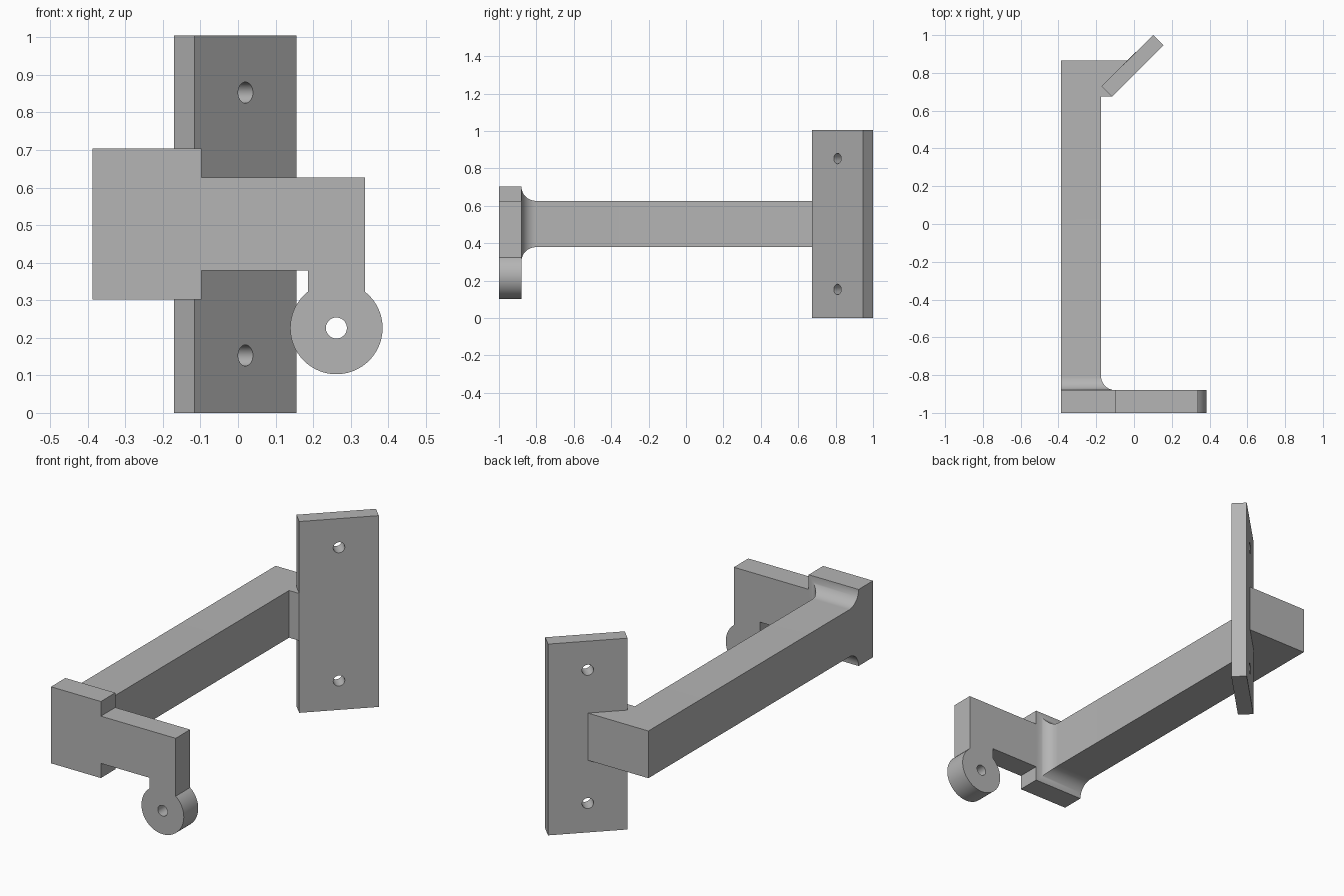
import bpy, bmesh, math
from mathutils import Vector, Matrix

cube = bpy.data.objects.get("Cube")
if cube:
    bpy.data.objects.remove(cube, do_unlink=True)

grey = bpy.data.materials.new("plain grey")
grey.use_nodes = True
colour = (0.46, 0.46, 0.46, 1)
grey.diffuse_color = colour
grey.node_tree.nodes["Principled BSDF"].inputs["Base Color"].default_value = colour


def loft(name, rings):
    """Skin matching rings of points and cap both ends."""
    bm = bmesh.new()
    loops = [[bm.verts.new(p) for p in ring] for ring in rings]
    n = len(loops[0])
    for a, b in zip(loops, loops[1:]):
        for i in range(n):
            j = (i + 1) % n
            bm.faces.new((a[i], a[j], b[j], b[i]))
    bm.faces.new(loops[0])
    bm.faces.new(loops[-1])
    bmesh.ops.recalc_face_normals(bm, faces=bm.faces)
    mesh = bpy.data.meshes.new(name)
    bm.to_mesh(mesh)
    bm.free()
    mesh.materials.append(grey)
    ob = bpy.data.objects.new(name, mesh)
    bpy.context.collection.objects.link(ob)
    return ob


def drill(ob, centre, direction, radius):
    """Cut a round through hole, then discard the cutter."""
    turn = Vector(direction).to_track_quat('Z', 'Y').to_matrix().to_4x4()
    bm = bmesh.new()
    bmesh.ops.create_cone(bm, cap_ends=True, segments=48, radius1=radius,
                          radius2=radius, depth=0.4,
                          matrix=Matrix.Translation(centre) @ turn)
    mesh = bpy.data.meshes.new("drill")
    bm.to_mesh(mesh)
    bm.free()
    mesh.materials.append(grey)
    cutter = bpy.data.objects.new("drill", mesh)
    cutter.hide_render = True
    bpy.context.collection.objects.link(cutter)
    mod = ob.modifiers.new("hole", 'BOOLEAN')
    mod.operation = 'DIFFERENCE'
    mod.solver = 'EXACT'
    mod.object = cutter
    bpy.context.view_layer.update()
    done = ob.evaluated_get(bpy.context.evaluated_depsgraph_get())
    result = bpy.data.meshes.new_from_object(done)
    ob.modifiers.clear()
    ob.data = result
    bpy.data.objects.remove(cutter, do_unlink=True)


def smooth(ob):
    bpy.ops.object.select_all(action='DESELECT')
    ob.select_set(True)
    bpy.context.view_layer.objects.active = ob
    bpy.ops.object.shade_smooth_by_angle(angle=math.radians(30))


left, inner = -0.387, -0.175       # arm sides
low, high = 0.379, 0.627           # arm underside and top
front, back = -1.0, -0.88          # bracket faces

# Angled mounting plate with two screw holes
near, far = Vector((-0.116, 0.674)), Vector((0.156, 0.946))
depth = Vector((-0.055, 0.055))
outline = [near, far, far + depth, near + depth]
mount = loft("mounting_plate", [[(p.x, p.y, z) for p in outline] for z in (0, 1.005)])
middle = (near + far + depth) / 2
for z in (0.153, 0.853):
    drill(mount, (middle.x, middle.y, z), (-1, 1, 0), 0.028)
smooth(mount)

# Wedge end of the arm that carries the mounting plate
rear = 0.865
joint = near + depth
outline = [(left, near.y), (near.x, near.y), tuple(joint),
           (joint.x + rear - joint.y, rear), (left, rear)]
loft("arm_end", [[(x, y, z) for x, y in outline] for z in (low, high)])

# Long arm, flaring with a quarter-round fillet into the bracket
radius = 0.077
rings = []
for i in range(17):
    a = math.pi / 2 * i / 16
    grow = radius * (1 - math.sin(a))
    y = back + radius * (1 - math.cos(a))
    rings.append([(left, y, low - grow), (inner + grow, y, low - grow),
                  (inner + grow, y, high + grow), (left, y, high + grow)])
rings.append([(x, near.y, z) for x, _, z in rings[-1]])
smooth(loft("arm", rings))

# Front bracket: square pad, crossbar, drop leg and round eye in one outline
eye_x, eye_z, eye_r, half = 0.262, 0.226, 0.123, 0.076
pad, base, top = -0.097, 0.302, 0.704
start = math.acos(half / eye_r)
sweep = math.pi + 2 * start
eye = [(eye_x + eye_r * math.cos(start - sweep * i / 64),
        eye_z + eye_r * math.sin(start - sweep * i / 64)) for i in range(65)]
outline = [(left, base), (left, top), (pad, top), (pad, high),
           (eye_x + half, high)] + eye + [(eye_x - half, low), (pad, low), (pad, base)]
bracket = loft("front_bracket", [[(x, y, z) for x, z in outline] for y in (front, back)])
drill(bracket, (eye_x, (front + back) / 2, eye_z), (0, 1, 0), 0.028)
smooth(bracket)
